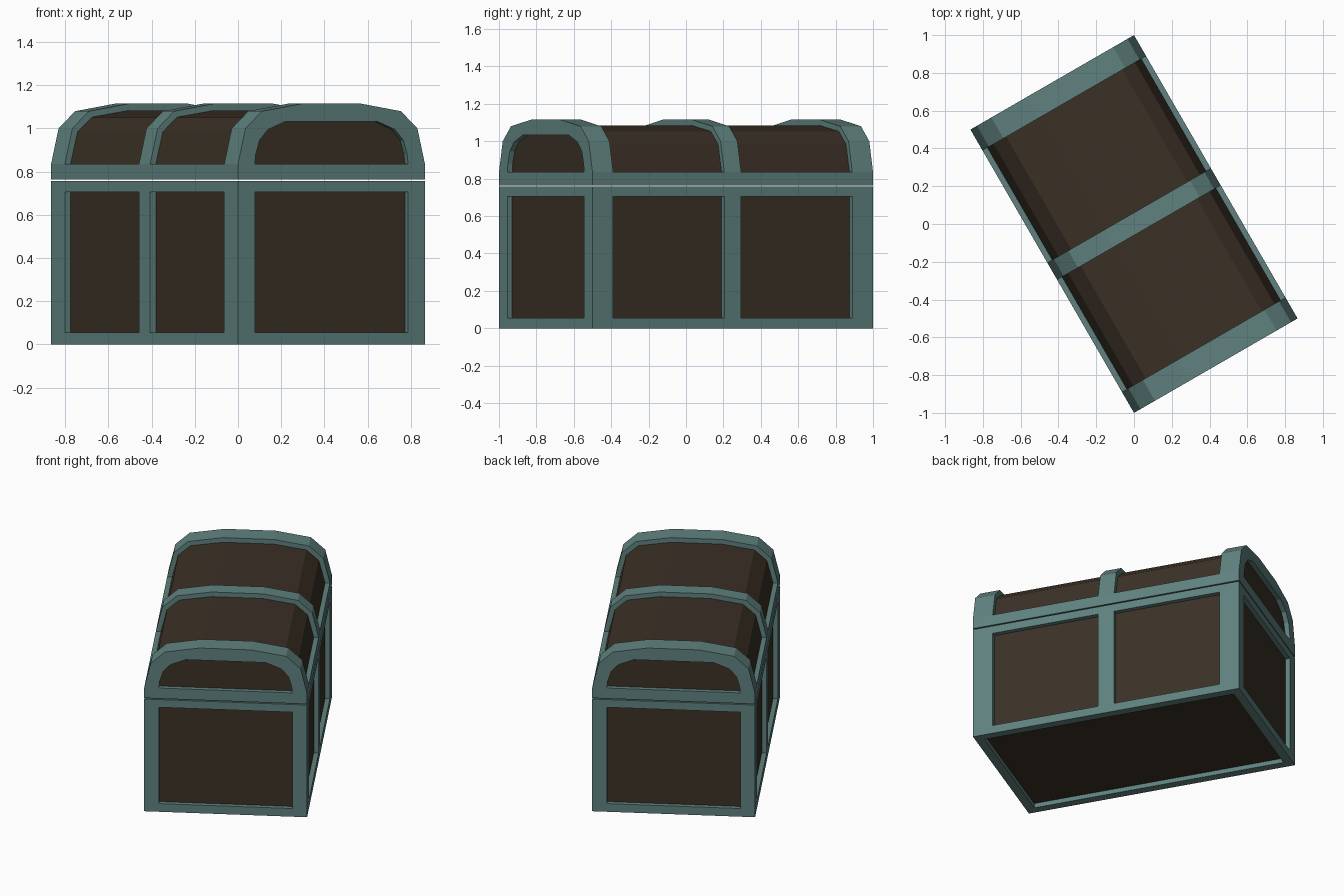
import bpy
import bmesh
from math import radians

cube = bpy.data.objects.get("Cube")
if cube:
    bpy.data.objects.remove(cube, do_unlink=True)


def material(name, rgb):
    mat = bpy.data.materials.new(name)
    mat.use_nodes = True
    mat.diffuse_color = (*rgb, 1)
    mat.node_tree.nodes["Principled BSDF"].inputs["Base Color"].default_value = (*rgb, 1)
    return mat


TEAL = material("teal metal", (0.115, 0.222, 0.21))
BROWN = material("dark brown wood", (0.043, 0.03, 0.019))

# Shared layout along the length
END, END_PANEL, BAND_EDGE, MID = 0.866, 0.836, 0.738, 0.052


def loft(name, profiles, wood, sections):
    """Loft mirrored half profiles along y; wood lists the panel edges of each profile."""
    bm = bmesh.new()
    cache = {}

    def vert(x, y, z):
        key = (round(x, 4), round(y, 4), round(z, 4))
        if key not in cache:
            cache[key] = bm.verts.new(key)
        return cache[key]

    def face(verts, is_wood):
        verts = list(dict.fromkeys(verts))
        if len(verts) > 2 and not bm.faces.get(verts):
            bm.faces.new(verts).material_index = int(is_wood)

    rings = []
    for y, kind in sections:
        half = profiles[kind]
        full = half + [(-x, z) for x, z in reversed(half)]
        rings.append((kind, [vert(x, y, z) for x, z in full]))
    count = len(rings[0][1])
    for (kind_a, a), (kind_b, b) in zip(rings, rings[1:]):
        for i in range(count):
            j = (i + 1) % count
            edge = i if i == count - 1 else min(i, count - 2 - i)
            is_wood = edge in wood.get(kind_a, ()) and edge in wood.get(kind_b, ())
            face([a[i], a[j], b[j], b[i]], is_wood)
    face(rings[0][1], True)
    face(rings[-1][1], True)

    bmesh.ops.recalc_face_normals(bm, faces=bm.faces)
    mesh = bpy.data.meshes.new(name)
    bm.to_mesh(mesh)
    bm.free()
    mesh.materials.append(TEAL)
    mesh.materials.append(BROWN)
    obj = bpy.data.objects.new(name, mesh)
    obj.rotation_euler.z = radians(30)
    bpy.context.collection.objects.link(obj)
    return obj


def both_ends(half):
    return half + [(-y, kind) for y, kind in reversed(half)]


# Chest body: framed box with sunken side, end and bottom panels
low, high, top = 0.055, 0.705, 0.757
rim = [(0.5, 0), (0.5, low)]
body_profiles = {
    "opening": [(0.41, low)] * 5 + [(0.41, high)] * 3,
    "solid": [(0.445, 0)] * 2 + rim + [(0.5, low), (0.5, high), (0.5, high), (0.5, top)],
    "band": [(0.445, 0.03), (0.445, 0)] + rim
            + [(0.5, low), (0.5, high), (0.5, high), (0.5, top)],
    "panel": [(0.445, 0.03), (0.445, 0)] + rim
             + [(0.47, low), (0.47, high), (0.5, high), (0.5, top)],
}
bottom_edge = 2 * len(body_profiles["band"]) - 1
loft("chest_body", body_profiles,
     {"band": {bottom_edge}, "panel": {4, bottom_edge}},
     both_ends([(-END_PANEL, "opening"), (-END, "opening"), (-END, "solid"),
                (-0.811, "solid"), (-0.811, "band"), (-BAND_EDGE, "band"),
                (-BAND_EDGE, "panel"), (-MID, "panel"), (-MID, "band")]))

# Domed lid: three raised bands over sunken wood, with arched end panels
base, rail = 0.764, 0.835
lid_profiles = {
    "opening": [(0.41, rail), (0.41, rail), (0.405, 0.88), (0.385, 0.945),
                (0.34, 0.995), (0.245, 1.033)],
    "band": [(0.5, base), (0.5, rail), (0.5, rail), (0.46, 1.0),
             (0.372, 1.08), (0.158, 1.115)],
    "panel": [(0.5, base), (0.5, rail), (0.47, rail), (0.432, 0.985),
              (0.355, 1.053), (0.155, 1.084)],
}
loft("chest_lid", lid_profiles, {"panel": {2, 3, 4, 5}},
     both_ends([(-END_PANEL, "opening"), (-END, "opening"), (-END, "band"),
                (-BAND_EDGE, "band"), (-BAND_EDGE, "panel"),
                (-MID, "panel"), (-MID, "band")]))
